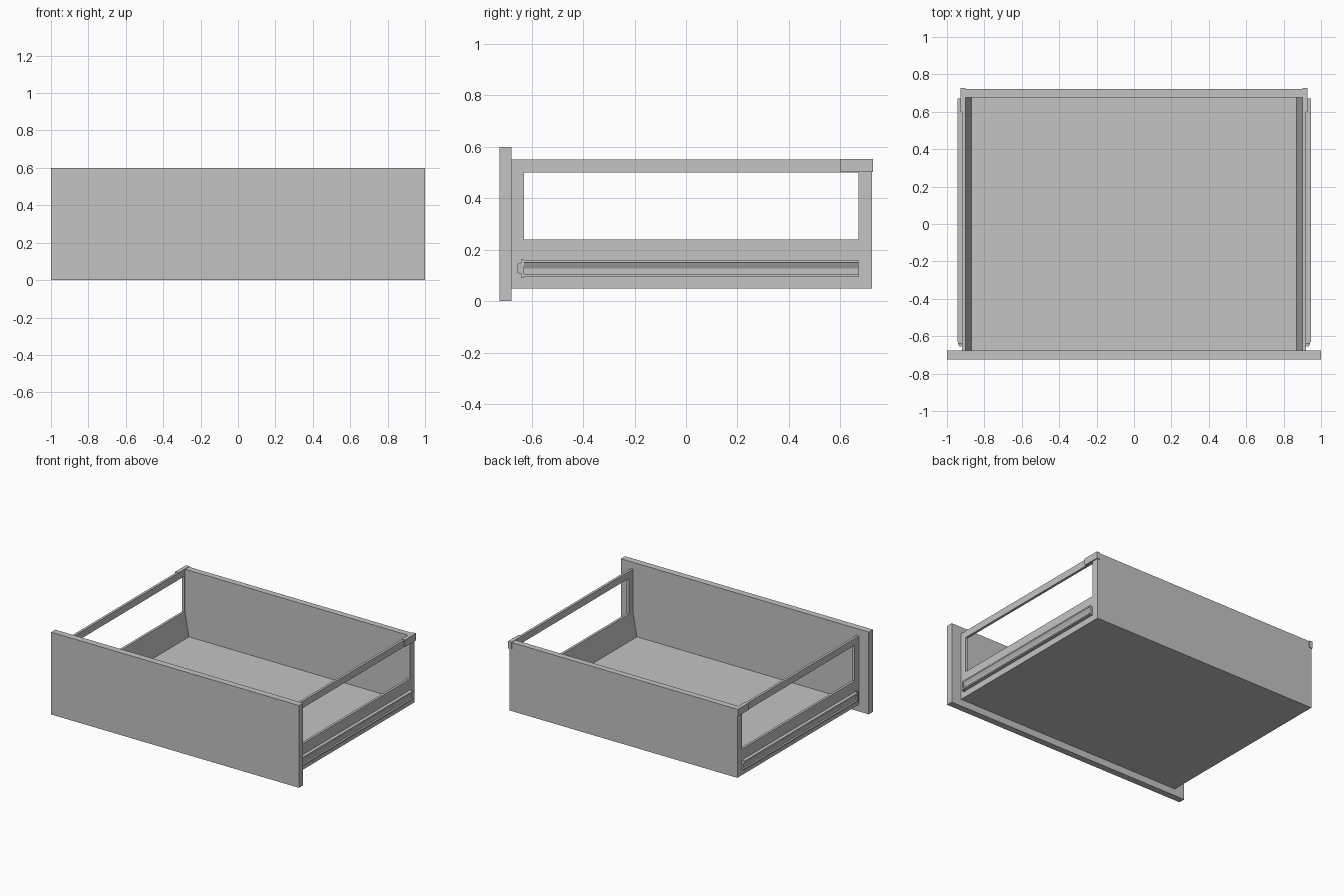
import bpy
import bmesh

cube = bpy.data.objects.get("Cube")
if cube:
    bpy.data.objects.remove(cube, do_unlink=True)

GREY = (0.55, 0.55, 0.55, 1)
grey = bpy.data.materials.new("plain grey")
grey.use_nodes = True
grey.diffuse_color = GREY
grey.node_tree.nodes["Principled BSDF"].inputs["Base Color"].default_value = GREY


def prism(name, profile, y0, y1, side=1, end_profile=None):
    """Extrude an (x, z) profile along y; side=-1 mirrors it."""
    bm = bmesh.new()
    near = [bm.verts.new((side * x, y0, z)) for x, z in profile]
    far = [bm.verts.new((side * x, y1, z)) for x, z in end_profile or profile]
    bm.faces.new(near)
    bm.faces.new(far[::-1])
    for i in range(len(near)):
        j = (i + 1) % len(near)
        bm.faces.new((near[j], near[i], far[i], far[j]))
    bmesh.ops.recalc_face_normals(bm, faces=bm.faces)
    mesh = bpy.data.meshes.new(name)
    bm.to_mesh(mesh)
    bm.free()
    mesh.materials.append(grey)
    obj = bpy.data.objects.new(name, mesh)
    bpy.context.collection.objects.link(obj)
    return obj


def box(name, x0, x1, y0, y1, z0, z1, side=1):
    return prism(name, [(x0, z0), (x1, z0), (x1, z1), (x0, z1)], y0, y1, side)


# Main panels
box("front_panel", -1, 1, -0.725, -0.677, 0, 0.6)
box("back_panel", -0.92, 0.92, 0.677, 0.722, 0.05, 0.55)
box("floor_panel", -0.87, 0.87, -0.677, 0.677, 0.05, 0.065)

# Lower wall leans outward on the inside
wall = [(0.87, 0.05), (0.92, 0.05), (0.92, 0.24), (0.902, 0.24), (0.87, 0.065)]

# Channel with stepped lips and a slanted web
slide = [(0.92, 0.095), (0.945, 0.095), (0.945, 0.106), (0.932, 0.106),
         (0.932, 0.128), (0.942, 0.148), (0.945, 0.15), (0.945, 0.16), (0.92, 0.16)]
nose = [(0.922, 0.107), (0.942, 0.107), (0.942, 0.148), (0.922, 0.148)]
nose_tip = [(0.922, 0.11), (0.932, 0.11), (0.932, 0.145), (0.922, 0.145)]

for side, word in ((1, "left"), (-1, "right")):
    # Open side frame
    prism(word + "_lower_wall", wall, -0.677, 0.677, side)
    box(word + "_front_post", 0.902, 0.92, -0.677, -0.63, 0.24, 0.5, side)
    box(word + "_rear_post", 0.902, 0.92, 0.67, 0.677, 0.24, 0.5, side)
    box(word + "_top_rail", 0.902, 0.92, -0.677, 0.677, 0.5, 0.55, side)
    # Cap over the rear upper corner
    box(word + "_corner_cap", 0.9, 0.928, 0.6, 0.726, 0.502, 0.553, side)
    # Runner with its tapered front end
    prism(word + "_runner", slide, -0.63, 0.67, side)
    box(word + "_runner_collar", 0.92, 0.942, -0.64, -0.63, 0.091, 0.163, side)
    prism(word + "_runner_nose", nose, -0.64, -0.655, side, nose_tip)
